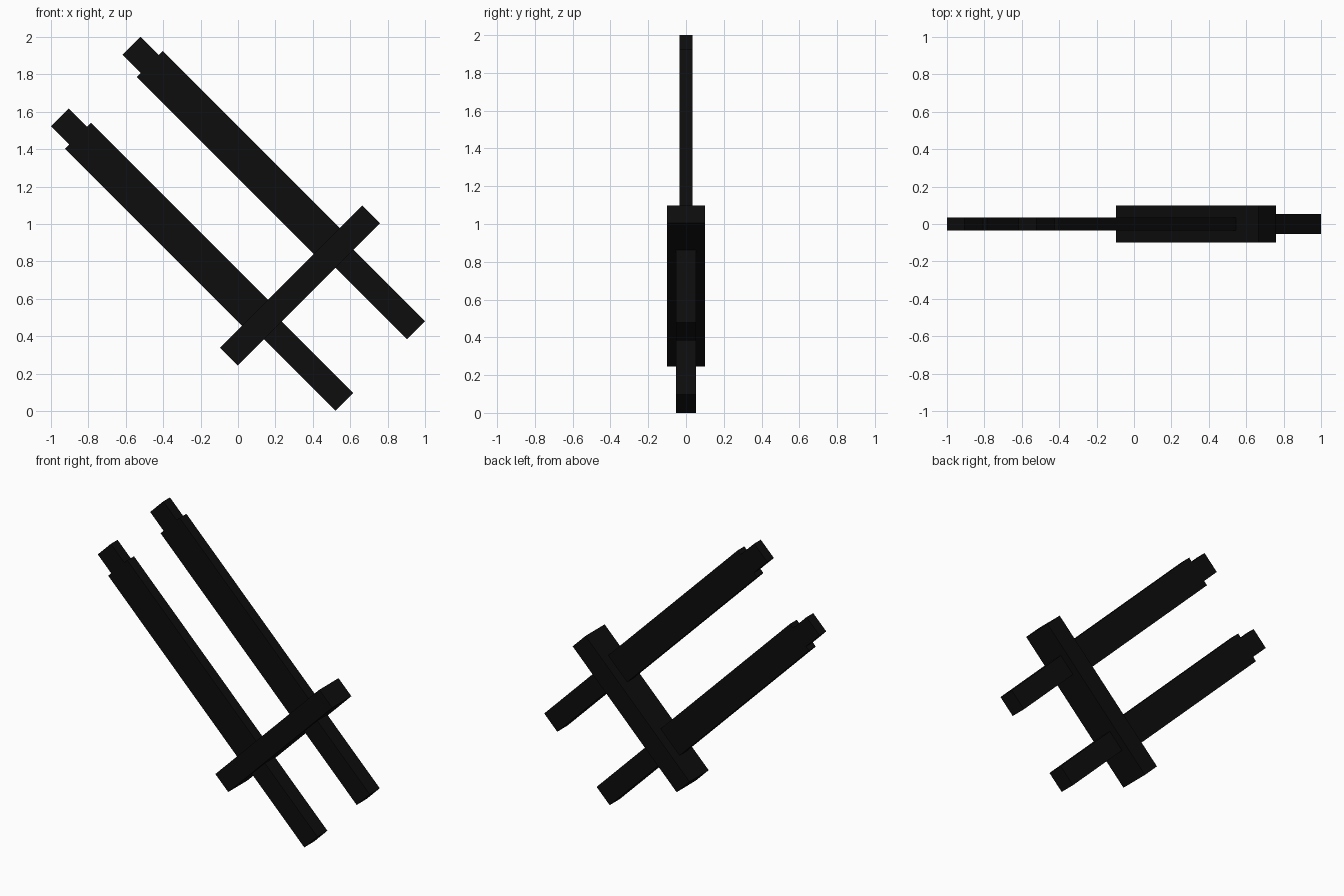
import bpy
import math
from mathutils import Matrix

if "Cube" in bpy.data.objects:
    bpy.data.objects.remove(bpy.data.objects["Cube"])

black = bpy.data.materials.new("matte black")
black.use_nodes = True
colour = (0.004, 0.004, 0.004, 1)
black.diffuse_color = colour
black.node_tree.nodes["Principled BSDF"].inputs["Base Color"].default_value = colour

# The whole weapon leans 45 degrees: local x runs tip to grip, local z along the guard
TILT = Matrix.Rotation(math.radians(45), 4, 'Y')


def box(name, u0, u1, v_mid, width, depth):
    """Flat-faced bar from u0 to u1, centred on v_mid, in the tilted frame."""
    bpy.ops.mesh.primitive_cube_add(size=1)
    ob = bpy.context.object
    ob.name = name
    size = Matrix.Diagonal((u1 - u0, depth, width, 1))
    ob.data.transform(size)
    ob.matrix_world = TILT @ Matrix.Translation(((u0 + u1) / 2, 0, v_mid))
    ob.data.materials.append(black)
    return ob


GUARD_TOP, GUARD_BOTTOM = -0.307, -0.174

# Shared cross guard
box("cross_guard", GUARD_TOP, GUARD_BOTTOM, 0.7095, 1.075, 0.2)

# Two parallel blades, each with a narrow tip and a grip
for side, v in (("lower", 0.4365), ("upper", 0.978)):
    box(side + "_blade_tip", -1.784, -1.645, v, 0.135, 0.07)
    box(side + "_blade", -1.645, GUARD_TOP, v, 0.197, 0.07)
    box(side + "_grip", GUARD_BOTTOM, 0.368, v, 0.135, 0.105)
